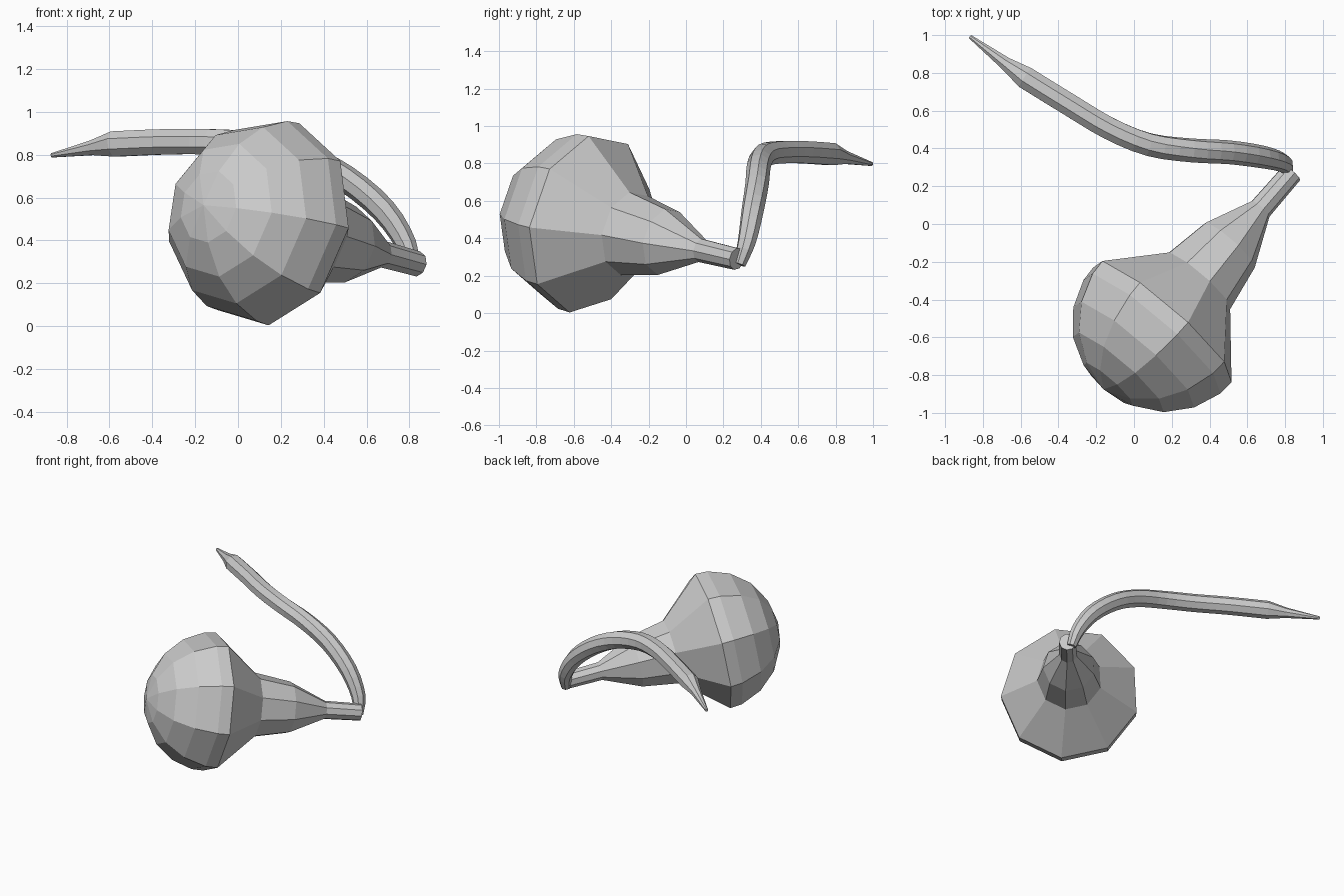
import bpy, bmesh, math
from mathutils import Vector

if "Cube" in bpy.data.objects:
    bpy.data.objects.remove(bpy.data.objects["Cube"])


def loft(name, rings, sides, phase=0.0):
    """Skin rings given as (centre, radius, side axis, up axis); radius 0 makes a pole."""
    bm = bmesh.new()
    loops = []
    for c, r, a, b in rings:
        if r == 0:
            loops.append([bm.verts.new(c)] * sides)
            continue
        ang = [phase + math.tau * i / sides for i in range(sides)]
        loops.append([bm.verts.new(c + r * (math.cos(t) * a + math.sin(t) * b)) for t in ang])
    for lo, hi in zip(loops, loops[1:]):
        for i in range(sides):
            j = (i + 1) % sides
            quad = list(dict.fromkeys([lo[i], lo[j], hi[j], hi[i]]))
            bm.faces.new(quad)
    for end in (loops[0], loops[-1]):
        if end[0] != end[1]:
            bm.faces.new(end)
    bmesh.ops.recalc_face_normals(bm, faces=bm.faces[:])
    me = bpy.data.meshes.new(name)
    bm.to_mesh(me)
    bm.free()
    ob = bpy.data.objects.new(name, me)
    bpy.context.collection.objects.link(ob)
    return ob


# Bulb: nine-sided turned profile (distance from neck end, radius) on a tilted axis
neck_end = Vector((0.835, 0.272, 0.29))
axis = Vector((-0.645, -0.743, 0.178)).normalized()
side = Vector((0.755, -0.655, 0)).normalized()
up = side.cross(axis)
if up.z < 0:
    up.negate()
profile = [(0, 0.06), (0.257, 0.064), (0.515, 0.182), (0.77, 0.228), (1.06, 0.487),
           (1.145, 0.482), (1.295, 0.425), (1.422, 0.32), (1.507, 0.172), (1.544, 0)]
loft("bulb", [(neck_end + axis * t, r, side, up) for t, r in profile], 9, math.radians(-82.5))

# Tail: eight-sided tube along a smooth path (x, y, z, radius)
path = [Vector(p) for p in (
    (0.81, 0.285, 0.26, 0.035), (0.785, 0.325, 0.38, 0.05), (0.68, 0.355, 0.54, 0.06),
    (0.50, 0.38, 0.69, 0.063), (0.30, 0.39, 0.79, 0.064), (0.08, 0.42, 0.845, 0.064),
    (-0.13, 0.505, 0.86, 0.064), (-0.34, 0.63, 0.86, 0.064), (-0.575, 0.775, 0.85, 0.064))]
pts = []
ext = [2 * path[0] - path[1]] + path + [2 * path[-1] - path[-2]]
for p0, p1, p2, p3 in zip(ext, ext[1:], ext[2:], ext[3:]):
    for k in range(3):
        t = k / 3
        pts.append(0.5 * (2 * p1 + (p2 - p0) * t + (2 * p0 - 5 * p1 + 4 * p2 - p3) * t * t
                          + (3 * p1 - p0 - 3 * p2 + p3) * t ** 3))
# Tapered end of the tail
pts += [path[-1], Vector((-0.68, 0.85, 0.832, 0.037)), Vector((-0.868, 0.992, 0.797, 0.011))]
ref = Vector((0.6, 0.8, 0))
rings = []
for i, p in enumerate(pts):
    tan = (pts[min(i + 1, len(pts) - 1)] - pts[max(i - 1, 0)]).to_3d().normalized()
    a = (ref - tan * ref.dot(tan)).normalized()
    rings.append((p.to_3d(), p.w, a, tan.cross(a)))
loft("tail", rings, 8, math.radians(22.5))
